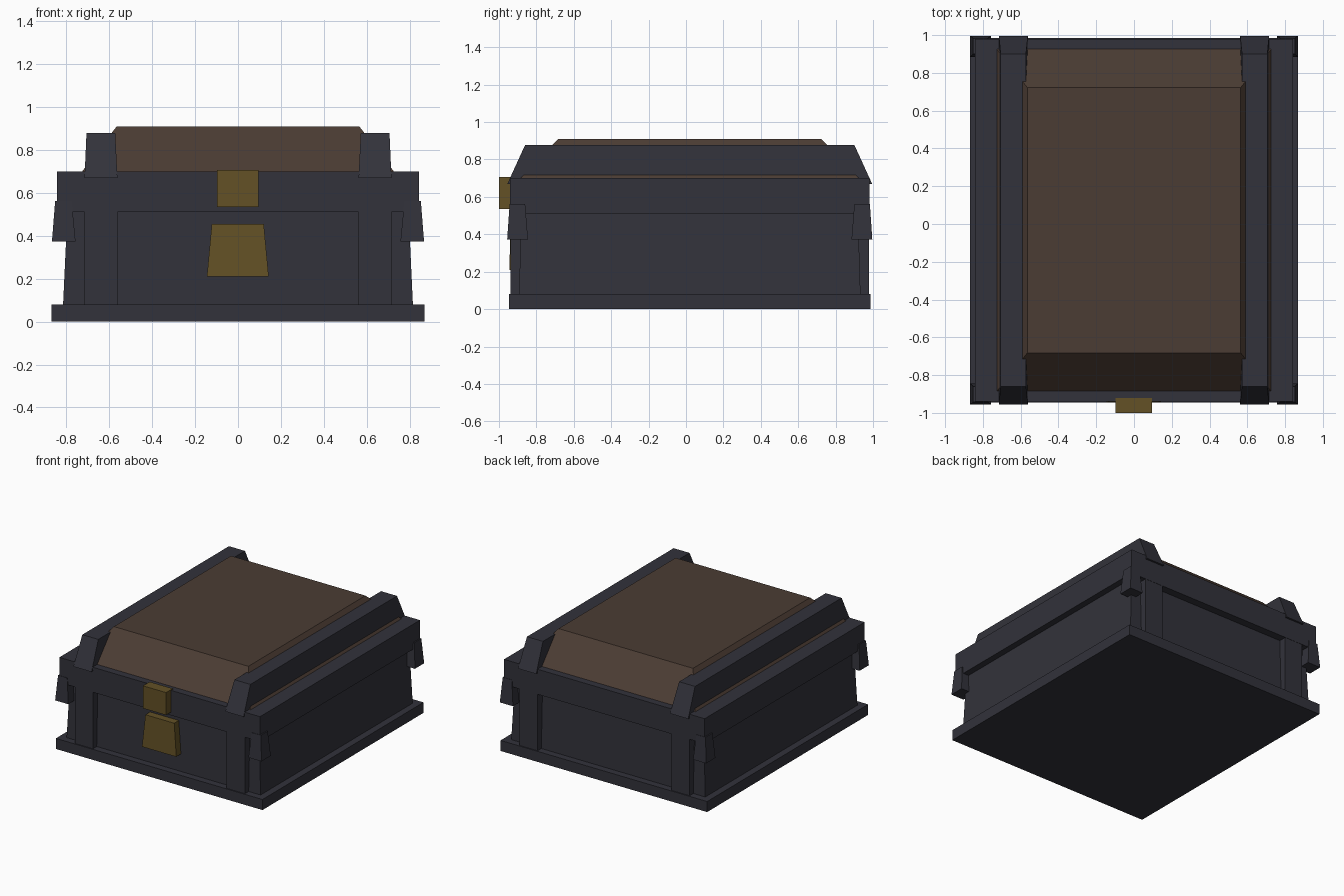
import bpy, bmesh

if "Cube" in bpy.data.objects:
    bpy.data.objects.remove(bpy.data.objects["Cube"])

CY = 0.02  # centre of the chest in y (the clasp sticks out in front)


def material(name, rgb):
    m = bpy.data.materials.new(name)
    m.diffuse_color = (*rgb, 1.0)
    m.use_nodes = True
    m.node_tree.nodes["Principled BSDF"].inputs["Base Color"].default_value = m.diffuse_color
    return m


IRON = material("dark iron", (0.032, 0.032, 0.043))
WOOD = material("brown wood", (0.070, 0.045, 0.033))
BRASS = material("aged brass", (0.125, 0.082, 0.019))


def block(name, bottom, top, z0, z1, mat):
    """Tapered block; bottom and top are (x0, x1, y0, y1) rectangles."""
    bm = bmesh.new()
    rings = []
    for (x0, x1, y0, y1), z in ((bottom, z0), (top, z1)):
        corners = ((x0, y0), (x1, y0), (x1, y1), (x0, y1))
        rings.append([bm.verts.new((x, y, z)) for x, y in corners])
    low, high = rings
    bm.faces.new(low[::-1])
    bm.faces.new(high)
    for i in range(4):
        j = (i + 1) % 4
        bm.faces.new((low[i], low[j], high[j], high[i]))
    bmesh.ops.recalc_face_normals(bm, faces=bm.faces)
    mesh = bpy.data.meshes.new(name)
    bm.to_mesh(mesh)
    bm.free()
    mesh.materials.append(mat)
    obj = bpy.data.objects.new(name, mesh)
    bpy.context.collection.objects.link(obj)
    return obj


def centred(hx, hy):
    return (-hx, hx, CY - hy, CY + hy)


def placed(sx, sy, x0, x1, y0, y1):
    """Rectangle given for the +x +y quarter, moved to the chosen quarter."""
    xs = sorted((sx * x0, sx * x1))
    ys = sorted((CY + sy * y0, CY + sy * y1))
    return (*xs, *ys)


# Foot plate, tapered body, rim and wooden lid
block("base_plate", centred(0.868, 0.966), centred(0.868, 0.966), 0.0, 0.08, IRON)
block("body", centred(0.815, 0.913), centred(0.795, 0.90), 0.08, 0.51, IRON)
block("rim", centred(0.843, 0.96), centred(0.843, 0.96), 0.51, 0.70, IRON)
block("lid", centred(0.73, 0.91), centred(0.565, 0.703), 0.695, 0.91, WOOD)

for sx, side in ((-1, "left"), (1, "right")):
    # Iron rail running over the lid
    block(f"lid_rail_{side}",
          placed(sx, 1, 0.562, 0.715, -0.975, 0.975),
          placed(sx, 1, 0.572, 0.706, -0.88, 0.88), 0.67, 0.878, IRON)
    for sy, end in ((-1, "front"), (1, "back")):
        # Upright strap on the end wall
        strap = placed(sx, sy, 0.562, 0.715, 0.85, 0.958)
        block(f"{end}_strap_{side}", strap, strap, 0.075, 0.515, IRON)
        # Flared corner bracket under the rim
        block(f"{end}_corner_bracket_{side}",
              placed(sx, sy, 0.757, 0.867, 0.865, 0.976),
              placed(sx, sy, 0.775, 0.852, 0.88, 0.963), 0.373, 0.562, IRON)

# Clasp on the rim and lock plate on the body
clasp = (-0.098, 0.096, -1.0, -0.92)
block("clasp", clasp, clasp, 0.535, 0.706, BRASS)
block("lock_plate", (-0.145, 0.143, -0.945, -0.87),
      (-0.122, 0.12, -0.937, -0.87), 0.21, 0.456, BRASS)
